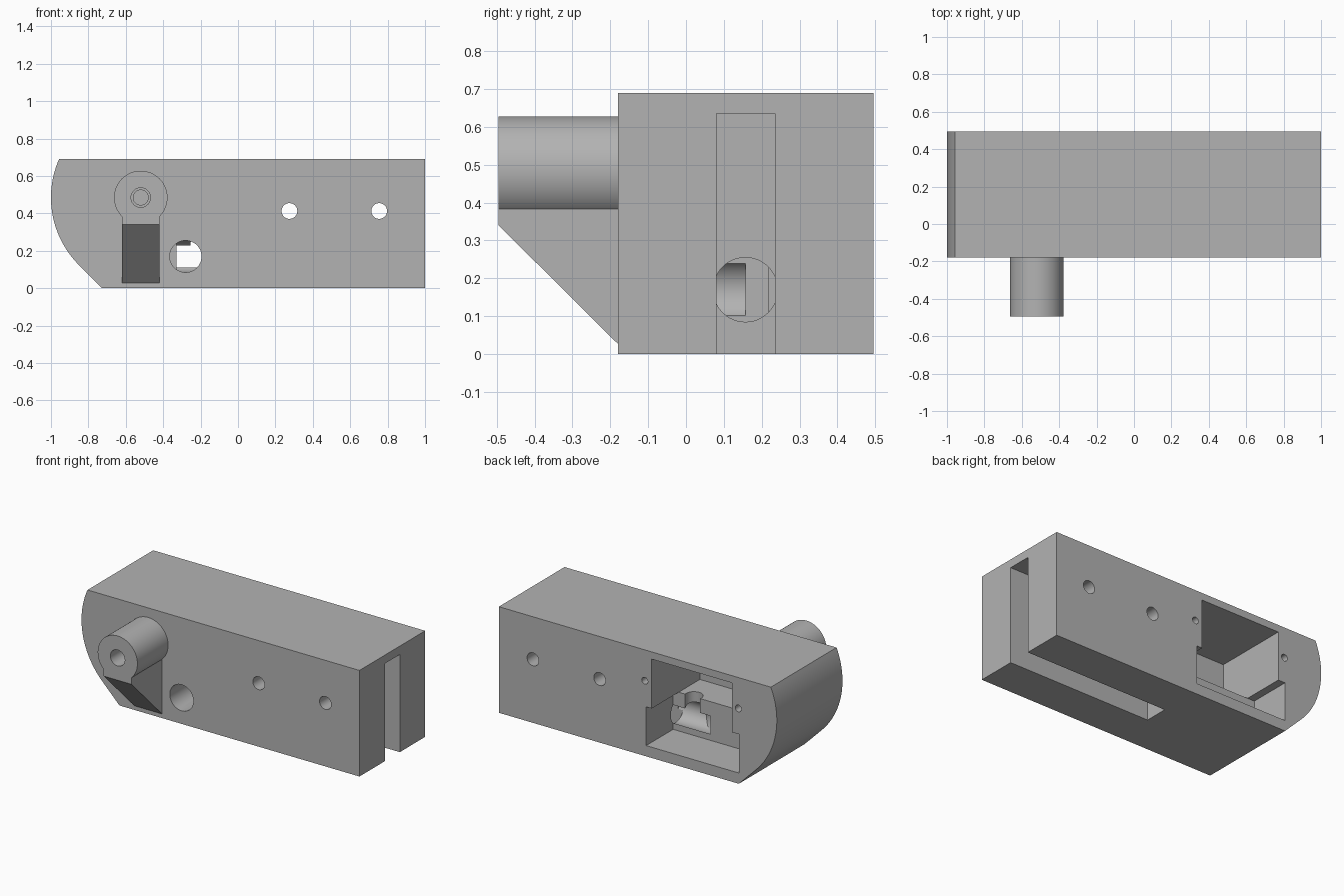
import bpy, bmesh, math
from mathutils import Vector

if "Cube" in bpy.data.objects:
    bpy.data.objects.remove(bpy.data.objects["Cube"])

grey = bpy.data.materials.new("plain grey")
grey.diffuse_color = (0.45, 0.45, 0.45, 1)
grey.use_nodes = True
grey.node_tree.nodes["Principled BSDF"].inputs["Base Color"].default_value = grey.diffuse_color


def prism(name, pts, axis, a, b):
    """Extrude a closed 2D profile along 'x' (profile y,z) or 'y' (profile x,z)."""
    place = (lambda p, t: (t, p[0], p[1])) if axis == 'x' else (lambda p, t: (p[0], t, p[1]))
    bm = bmesh.new()
    face = bm.faces.new([bm.verts.new(place(p, a)) for p in pts])
    out = bmesh.ops.extrude_face_region(bm, geom=[face])
    moved = [v for v in out['geom'] if isinstance(v, bmesh.types.BMVert)]
    bmesh.ops.translate(bm, verts=moved, vec=Vector(place((0, 0), b - a)))
    bmesh.ops.recalc_face_normals(bm, faces=bm.faces)
    mesh = bpy.data.meshes.new(name)
    bm.to_mesh(mesh)
    bm.free()
    ob = bpy.data.objects.new(name, mesh)
    ob.data.materials.append(grey)
    bpy.context.collection.objects.link(ob)
    return ob


def box(name, x0, x1, y0, y1, z0, z1):
    return prism(name, [(x0, z0), (x1, z0), (x1, z1), (x0, z1)], 'y', y0, y1)


def rod(name, c, r, axis, a, b, n=48):
    ring = [(c[0] + r * math.cos(2 * math.pi * i / n),
             c[1] + r * math.sin(2 * math.pi * i / n)) for i in range(n)]
    return prism(name, ring, axis, a, b)


def combine(target, tool, operation):
    mod = target.modifiers.new("join", 'BOOLEAN')
    mod.operation = operation
    mod.solver = 'EXACT'
    mod.object = tool
    bpy.context.view_layer.objects.active = target
    bpy.ops.object.modifier_apply(modifier=mod.name)
    bpy.data.objects.remove(tool, do_unlink=True)


# Main block: rounded nose on the left running into a 45 degree chamfer
cx, cz, R, top = -0.49, 0.485, 0.51, 0.69
start = math.pi - math.asin((top - cz) / R)
end = 1.25 * math.pi
nose = [(cx + R * math.cos(start + (end - start) * i / 32),
         cz + R * math.sin(start + (end - start) * i / 32)) for i in range(33)]
block = prism("block", [(1, 0), (1, top)] + nose + [(-0.727, 0)], 'y', -0.18, 0.495)

# Front boss with its sloping support rib
boss = (-0.52, 0.485)
combine(block, rod("boss", boss, 0.143, 'y', -0.495, -0.12, 64), 'UNION')
combine(block, prism("rib", [(-0.495, 0.485), (-0.495, 0.34), (-0.18, 0.027),
                             (-0.12, 0.027), (-0.12, 0.485)], 'x', -0.62, -0.42), 'UNION')

cutters = [
    # Long slot open at the right end and underneath
    box("slot", -0.035, 1.1, 0.08, 0.235, -0.1, 0.635),
    # Rear pocket: deep upper chamber and wider shallow recess
    box("deep_pocket", -0.676, -0.10, 0.0, 0.6, 0.322, 0.643),
    box("shallow_pocket", -0.727, -0.06, 0.218, 0.6, 0.07, 0.322),
    # Passage from the slot, crossing the front access hole
    rod("passage", (0.157, 0.17), 0.085, 'x', -0.33, 0.0),
    rod("access_hole", (-0.28, 0.17), 0.085, 'y', -0.3, 0.157),
    # Stepped blind bore in the boss
    rod("boss_bore", boss, 0.052, 'y', -0.6, -0.25),
    rod("boss_pilot", boss, 0.04, 'y', -0.26, -0.06),
]
# Through bolt holes and small rear screw holes
for x in (0.275, 0.755):
    cutters.append(rod("bolt_hole", (x, 0.413), 0.042, 'y', -0.4, 0.6))
for x in (-0.05, -0.723):
    cutters.append(rod("screw_hole", (x, 0.489), 0.022, 'y', 0.25, 0.6, 24))
# Upright notch between chamber floor and passage
notch = rod("notch", (-0.2, 0.0), 0.055, 'y', 0.17, 0.35, 32)
for v in notch.data.vertices:
    x, y, z = v.co
    v.co = (x, 0.205 - z, y)
notch.data.update()
bm = bmesh.new()
bm.from_mesh(notch.data)
bmesh.ops.recalc_face_normals(bm, faces=bm.faces)
bm.to_mesh(notch.data)
bm.free()
cutters.append(notch)

for c in cutters:
    combine(block, c, 'DIFFERENCE')

# Smooth the round surfaces, keep corners crisp
bpy.ops.object.select_all(action='DESELECT')
block.select_set(True)
bpy.context.view_layer.objects.active = block
bpy.ops.object.shade_smooth_by_angle(angle=math.radians(25))
